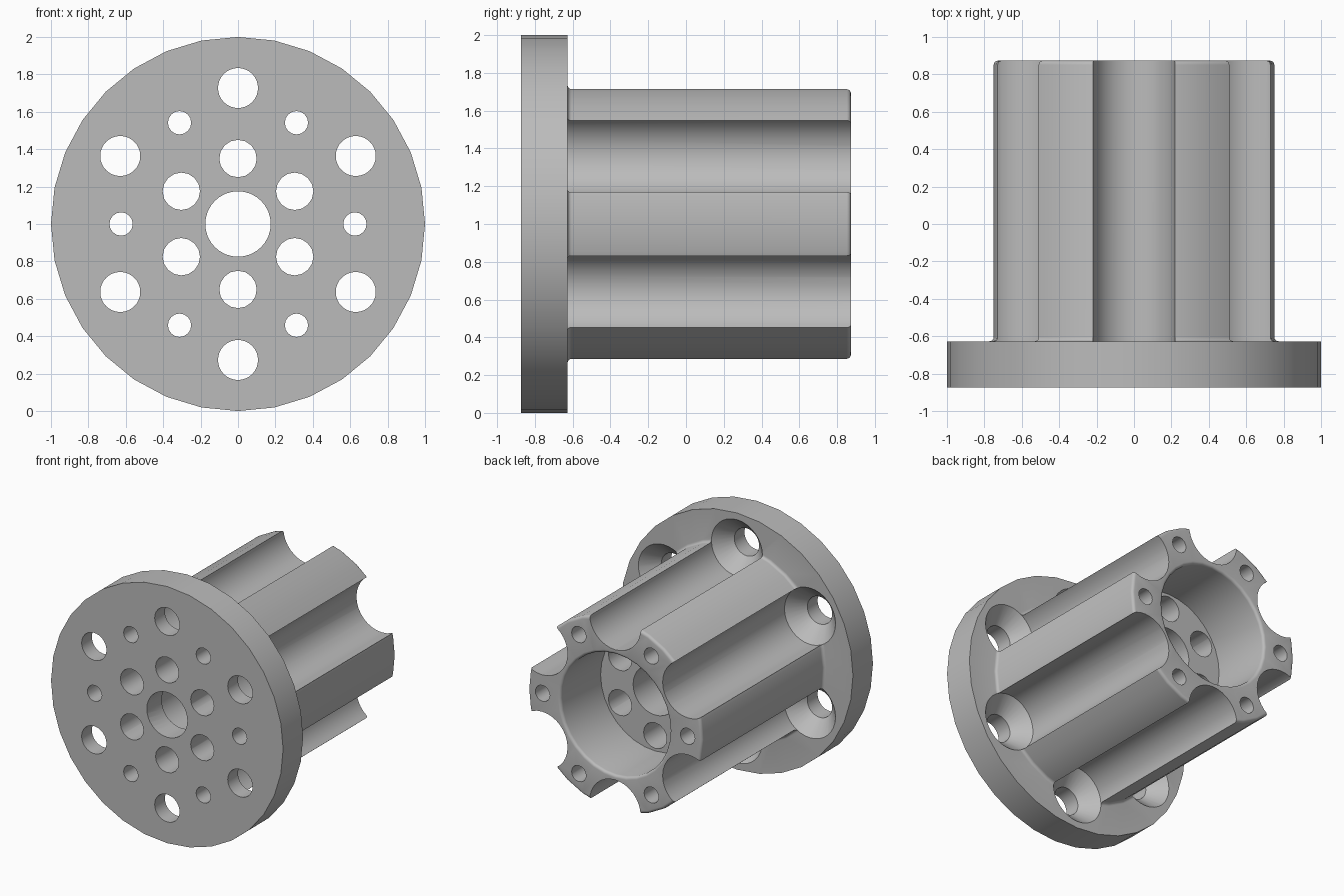
import bpy, bmesh, math
from mathutils import Vector, Matrix

if "Cube" in bpy.data.objects:
    bpy.data.objects.remove(bpy.data.objects["Cube"], do_unlink=True)

FRONT, PLATE, BACK = -0.873, -0.627, 0.873
FLOOR = 0.38          # bottom of the rear bore
OUTER, BORE, FILLET = 0.75, 0.47, 0.022
CENTRE = Vector((0, 0, 1))


def arc(r, y, radius, start, end, steps=4):
    """Fillet points of a profile, angles in degrees."""
    angles = [math.radians(start + (end - start) * i / steps) for i in range(steps + 1)]
    return [(r + radius * math.cos(a), y + radius * math.sin(a)) for a in angles]


def lathe(bm, profile, segments, centre):
    """Spin a (radius, y) profile around an axis parallel to y."""
    verts = [bm.verts.new((centre.x + r, centre.y + y, centre.z)) for r, y in profile]
    edges = [bm.edges.new(pair) for pair in zip(verts, verts[1:])]
    bmesh.ops.spin(bm, geom=verts + edges, cent=centre, axis=(0, 1, 0),
                   angle=math.tau, steps=segments, use_merge=True)


def finish(bm, name):
    bmesh.ops.remove_doubles(bm, verts=bm.verts, dist=1e-5)
    bmesh.ops.recalc_face_normals(bm, faces=bm.faces)
    mesh = bpy.data.meshes.new(name)
    bm.to_mesh(mesh)
    bm.free()
    obj = bpy.data.objects.new(name, mesh)
    bpy.context.collection.objects.link(obj)
    return obj


def ring(bm, profile, segments, distance, first_angle):
    """Repeat a lathed cutter six times around the main axis."""
    for i in range(6):
        a = math.radians(first_angle + 60 * i)
        offset = Vector((math.cos(a), 0, math.sin(a))) * distance
        lathe(bm, profile, segments, CENTRE + offset)


def rod(radius, start, end):
    return [(0, start), (radius, start), (radius, end), (0, end)]


# Flange and hub in one turned profile, with filleted root and rim
bm = bmesh.new()
profile = [(0, FRONT), (1, FRONT), (1, PLATE)]
profile += arc(OUTER + FILLET, PLATE + FILLET, FILLET, 270, 180)
profile += arc(OUTER - FILLET, BACK - FILLET, FILLET, 0, 90)
profile += [(0, BACK)]
lathe(bm, profile, 32, CENTRE)
hub = finish(bm, "fluted_flange_hub")

# Flutes that end in countersunk screw holes through the flange
bm = bmesh.new()
flute = [(0, -1), (0.107, -1), (0.107, PLATE - 0.12), (0.22, PLATE), (0.22, 1), (0, 1)]
ring(bm, flute, 32, 0.727, 30)
cutters = [finish(bm, "flute_cutter")]

# Stepped axle hole and rear bore with a rounded rim
bm = bmesh.new()
bore = [(0, -1), (0.175, -1), (0.175, -0.69), (0.19, -0.69), (0.19, FLOOR), (BORE, FLOOR)]
bore += arc(BORE + FILLET, BACK - FILLET, FILLET, 180, 90)
bore += [(BORE + FILLET, 1), (0, 1)]
lathe(bm, bore, 32, CENTRE)
cutters.append(finish(bm, "bore_cutter"))

# Long narrow holes through the lobes, wider holes through the core
bm = bmesh.new()
ring(bm, rod(0.0625, -1, 1), 16, 0.625, 0)
ring(bm, rod(0.1, -1, FLOOR + 0.1), 16, 0.35, 30)
cutters.append(finish(bm, "hole_cutter"))

bpy.context.view_layer.objects.active = hub
for cutter in cutters:
    mod = hub.modifiers.new(cutter.name, 'BOOLEAN')
    mod.operation = 'DIFFERENCE'
    mod.solver = 'EXACT'
    mod.object = cutter
    bpy.ops.object.modifier_apply(modifier=mod.name)
    bpy.data.objects.remove(cutter, do_unlink=True)

# Plain grey metal
grey = bpy.data.materials.new("plain_grey")
grey.use_nodes = True
colour = (0.5, 0.5, 0.5, 1)
grey.diffuse_color = colour
grey.node_tree.nodes["Principled BSDF"].inputs["Base Color"].default_value = colour
hub.data.materials.clear()
hub.data.materials.append(grey)

bpy.ops.object.select_all(action='DESELECT')
hub.select_set(True)
bpy.context.view_layer.objects.active = hub
bpy.ops.object.shade_smooth_by_angle(angle=math.radians(30))
